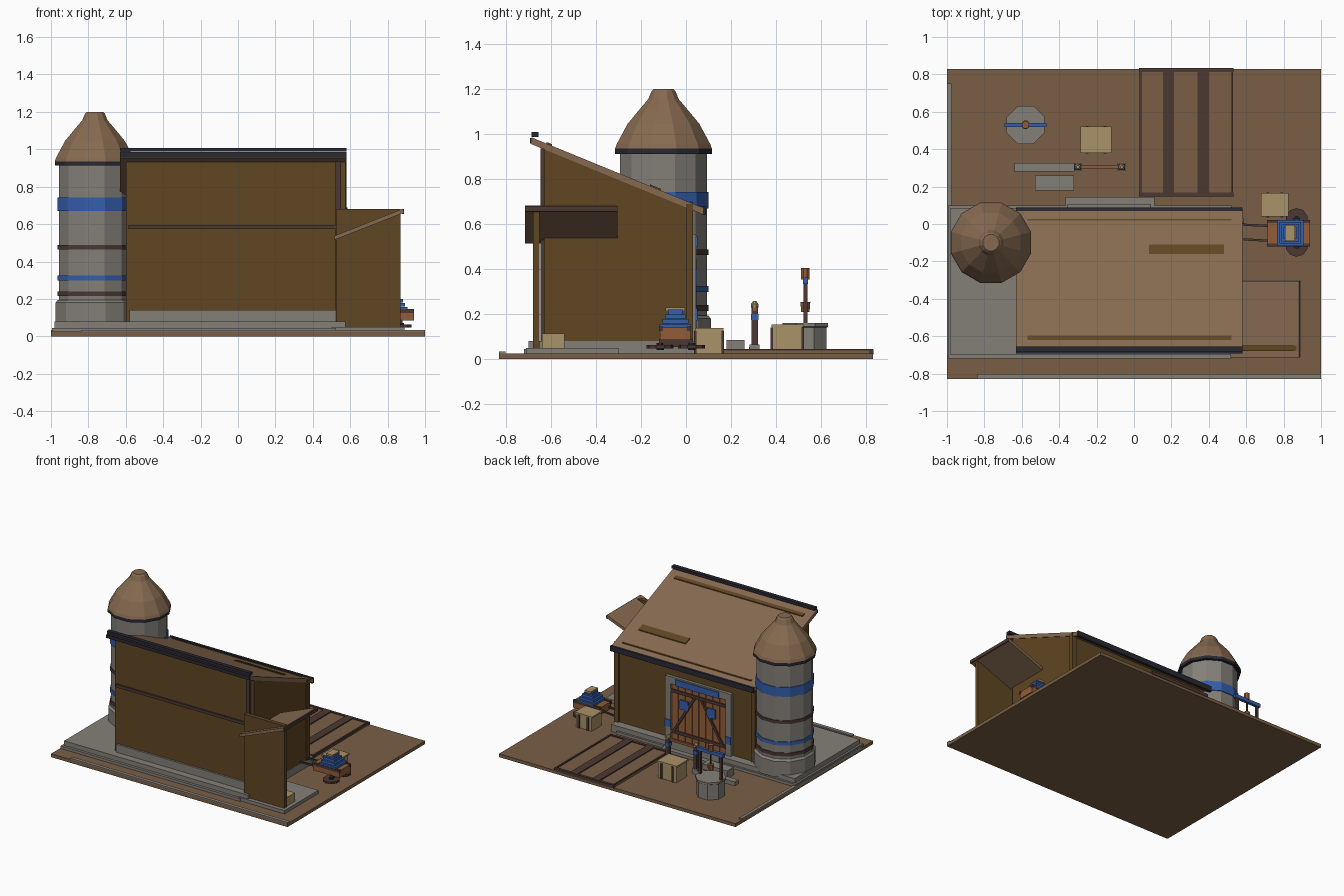
import bpy, bmesh, math
from mathutils import Vector

if "Cube" in bpy.data.objects:
    bpy.data.objects.remove(bpy.data.objects["Cube"])


def material(name, r, g, b):
    lin = [((c / 255 + 0.055) / 1.055) ** 2.4 for c in (r, g, b)]
    m = bpy.data.materials.new(name)
    m.diffuse_color = (*lin, 1)
    m.use_nodes = True
    m.node_tree.nodes["Principled BSDF"].inputs["Base Color"].default_value = m.diffuse_color
    return m


SOIL = material("soil brown", 122, 95, 70)
ROOF = material("roof brown", 134, 106, 80)
WALL = material("ochre wall", 96, 70, 35)
STONE = material("stone grey", 132, 128, 121)
BLUE = material("paint blue", 52, 94, 172)
IRON = material("iron dark", 40, 40, 50)
DARK = material("dark timber", 76, 56, 50)
WOOD = material("orange timber", 146, 92, 56)
TAN = material("pale timber", 170, 146, 104)


def finish(name, bm, mat):
    bmesh.ops.recalc_face_normals(bm, faces=bm.faces)
    me = bpy.data.meshes.new(name)
    bm.to_mesh(me)
    bm.free()
    me.materials.append(mat)
    ob = bpy.data.objects.new(name, me)
    bpy.context.collection.objects.link(ob)
    return ob


def box(name, mat, x0, x1, y0, y1, z0, z1):
    bm = bmesh.new()
    bmesh.ops.create_cube(bm, size=1)
    for v in bm.verts:
        v.co = ((x0 + x1) / 2 + v.co.x * (x1 - x0), (y0 + y1) / 2 + v.co.y * (y1 - y0),
                (z0 + z1) / 2 + v.co.z * (z1 - z0))
    return finish(name, bm, mat)


def prism(name, mat, pts, axis, a, b):
    """Extrude a 2D outline along x (points are y,z) or y (points are x,z)."""
    bm = bmesh.new()
    place = (lambda p, t: (t, p[0], p[1])) if axis == "x" else (lambda p, t: (p[0], t, p[1]))
    lo = [bm.verts.new(place(p, a)) for p in pts]
    hi = [bm.verts.new(place(p, b)) for p in pts]
    bm.faces.new(lo)
    bm.faces.new(hi[::-1])
    for i in range(len(pts)):
        j = (i + 1) % len(pts)
        bm.faces.new((lo[i], lo[j], hi[j], hi[i]))
    return finish(name, bm, mat)


def lathe(name, mat, cx, cy, profile, n=12):
    """Stack of n-sided rings given as (radius, height)."""
    bm = bmesh.new()
    rings = [[bm.verts.new((cx + r * math.cos(2 * math.pi * (i + .5) / n),
                            cy + r * math.sin(2 * math.pi * (i + .5) / n), z)) for i in range(n)]
             for r, z in profile]
    for lo, hi in zip(rings, rings[1:]):
        for i in range(n):
            j = (i + 1) % n
            bm.faces.new((lo[i], lo[j], hi[j], hi[i]))
    bm.faces.new(rings[0])
    bm.faces.new(rings[-1])
    return finish(name, bm, mat)


def beam(name, mat, a, b, w):
    a, b = Vector(a), Vector(b)
    ob = box(name, mat, -w / 2, w / 2, -w / 2, w / 2, 0, (b - a).length)
    ob.rotation_mode = "QUATERNION"
    ob.rotation_quaternion = (b - a).to_track_quat("Z", "Y")
    ob.location = a
    return ob


# Ground, curbs and stone platform
box("ground", SOIL, -1, 1, -.83, .83, 0, .025)
box("front_curb", STONE, -.84, 1, -.83, -.802, .012, .034)
box("left_curb", STONE, -1, -.975, -.7, .75, .012, .034)
box("lower_step", STONE, -.995, .52, -.72, .1, .01, .045)
box("platform", STONE, -.98, .575, -.7, .085, .02, .08)
box("shed_slab", STONE, .5, .89, -.71, -.3, .012, .05)
box("wall_skirting", STONE, -.58, .52, -.645, -.62, .07, .14)

# Barn body with a single slope
SLOPE = .41
roof_z = lambda y: .962 - SLOPE * (y + .63)
prism("barn_walls", WALL, [(-.63, .06), (.02, .06), (.02, roof_z(.02) - .01), (-.63, roof_z(-.63) - .01)],
      "x", -.6, .575)
prism("roof", ROOF, [(-.685, roof_z(-.685)), (.075, roof_z(.075)),
                     (.075, roof_z(.075) - .03), (-.685, roof_z(-.685) - .03)], "x", -.63, .58)


def roof_batten(name, x0, x1, y0, y1, mat=WALL):
    prism(name, mat, [(y0, roof_z(y0) - .005), (y1, roof_z(y1) - .005),
                      (y1, roof_z(y1) + .007), (y0, roof_z(y0) + .007)], "x", x0, x1)


roof_batten("upper_batten", -.57, .52, -.62, -.595)
roof_batten("lower_batten", -.57, .52, .02, .028)
roof_batten("roof_patch", .08, .48, -.16, -.11)
box("ridge_cap", IRON, -.63, .58, -.685, -.655, .987, 1.008)
box("ridge_fascia", IRON, -.63, .58, -.692, -.68, .957, .982)
box("eave_fascia", IRON, -.63, .58, .07, .088, .64, .68)
box("front_rail", DARK, -.585, .52, -.642, -.625, .573, .596)
box("front_post", DARK, .52, .55, -.645, -.62, .08, .935)
for x in (-.605, .55):
    box("rear_corner_post", WALL, x, x + .035, .0, .032, .08, .69)

# Rear doorway
for x in (-.41, .1):
    box("door_post", STONE, x, x + .045, .015, .045, .08, .555)
    box("post_band", BLUE, x - .002, x + .047, .04, .05, .17, .225)
box("door_lintel", STONE, -.41, .145, .015, .042, .5, .555)
box("lintel_plate", BLUE, -.31, .06, .04, .05, .498, .545)
for i in range(8):
    x = -.363 + i * .058
    box("door_plank", WOOD, x, x + .053, .018, .034, .085, .495)
box("door_backing", DARK, -.365, .1, .018, .028, .08, .5)
for z in (.14, .45):
    box("door_rail", DARK, -.36, .1, .03, .042, z - .012, z + .012)
for s in (-1, 1):
    beam("door_brace", DARK, (-.13 + s * .03, .037, .44), (-.13 + s * .21, .037, .14), .018)
    box("door_plate", BLUE, -.13 + s * .115 - .035, -.13 + s * .115 + .035, .035, .048, .33, .4)
box("door_step_low", STONE, -.365, .11, .08, .145, .015, .045)
box("door_step_high", STONE, -.355, .09, .08, .108, .02, .1)

# Lean-to at the front right
box("shed_wall", WALL, .525, .868, -.68, -.65, .05, .68)
prism("shed_roof", ROOF, [(.515, .515), (.885, .66), (.88, .682), (.515, .537)], "y", -.715, -.305)
box("shed_roof_edge", DARK, .878, .888, -.715, -.305, .655, .68)
box("shed_crate", TAN, .75, .86, -.64, -.54, .05, .115)

# Silo
SX, SY = -.765, -.1
lathe("silo_base", STONE, SX, SY, [(.218, .06), (.218, .18), (.205, .195)])
lathe("silo_body", STONE, SX, SY, [(.2, .15), (.2, .92)])
for z0, z1, m in ((.67, .742, BLUE), (.463, .487, DARK), (.298, .325, BLUE), (.215, .24, DARK)):
    lathe("silo_band", m, SX, SY, [(.206, z0), (.206, z1)])
lathe("silo_rim", IRON, SX, SY, [(.222, .912), (.222, .935)])
lathe("silo_dome", ROOF, SX, SY, [(.222, .935), (.215, .955), (.165, 1.045), (.105, 1.115),
                                  (.07, 1.155), (.055, 1.19), (.045, 1.2)])

# Plank ramp
box("ramp", SOIL, .03, .53, .15, .83, .02, .038)
for x, w in ((.03, .012), (.155, .06), (.34, .06), (.518, .012)):
    box("ramp_strip", DARK, x, x + w, .15, .83, .02, .046)
for y in (.148, .813):
    box("ramp_end", DARK, .028, .532, y, y + .02, .02, .044)

# Well
WX, WY = -.58, .53
lathe("well_wall", STONE, WX, WY, [(.102, .02), (.102, .14), (.11, .145), (.11, .16)], 8)
for s in (-1, 1):
    box("well_post", DARK, WX + s * .09 - .009, WX + s * .09 + .009, WY - .009, WY + .009, .15, .34)
box("well_beam", BLUE, WX - .113, WX + .113, WY - .011, WY + .011, .335, .362)
lathe("well_knob", WOOD, WX, WY, [(.02, .355), (.02, .405)], 8)
lathe("well_rope", DARK, WX, WY, [(.006, .24), (.006, .34)], 6)
lathe("well_bucket", WOOD, WX, WY, [(.02, .21), (.024, .255)], 8)

# Hitching rail and stone blocks
for x in (-.3, -.065):
    box("hitch_foot", STONE, x - .022, x + .022, .283, .327, .02, .065)
    box("hitch_post", DARK, x - .014, x + .014, .291, .319, .06, .235)
    box("hitch_band", BLUE, x - .017, x + .017, .288, .322, .175, .2)
    lathe("hitch_cap", TAN, x, .305, [(.018, .23), (.018, .245), (.008, .258)], 8)
box("hitch_bar", WOOD, -.315, -.05, .297, .313, .215, .232)
box("long_block", STONE, -.64, -.32, .28, .325, .02, .055)
box("short_block", STONE, -.53, -.32, .18, .26, .02, .085)


# Slatted crates
def crate(x0, x1, y0, y1, z0, z1):
    box("crate", TAN, x0, x1, y0, y1, z0, z1 - .01)
    box("crate_lid", TAN, x0 - .006, x1 + .006, y0 - .006, y1 + .006, z1 - .012, z1)
    for x in (x0 + .03, x1 - .03):
        box("crate_slat", DARK, x - .007, x + .007, y0 - .009, y1 + .009, z0, z1 - .013)


crate(-.28, -.125, .385, .515, .02, .155)
crate(.685, .82, .045, .16, .02, .138)

# Cart with sacks
box("cart_bed", WOOD, .715, .94, -.115, .02, .085, .14)
for y in (-.115, .01):
    box("cart_side", DARK, .71, .942, y - .005, y + .012, .125, .145)
for i in range(4):
    d = i * .012
    box("sack_layer", BLUE, .765 + d, .905 - d, -.117 + d, .022 - d, .138 + i * .021, .157 + i * .021)
box("sack_core", BLUE, .8, .87, -.08, -.02, .13, .22)
box("sack_top", TAN, .808, .862, -.09, -.005, .215, .23)
for y in (.025, -.115):
    lathe("cart_wheel", DARK, .87, y, [(.06, .047), (.06, .063)], 10)
    lathe("wheel_hub", IRON, .87, y, [(.018, .04), (.018, .072)], 8)
box("cart_axle", DARK, .86, .88, -.12, .03, .055, .09)
for y0, y1 in ((-.01, -.004), (-.09, -.082)):
    beam("cart_handle", DARK, (.73, y0, .11), (.585, y1, .1), .012)
